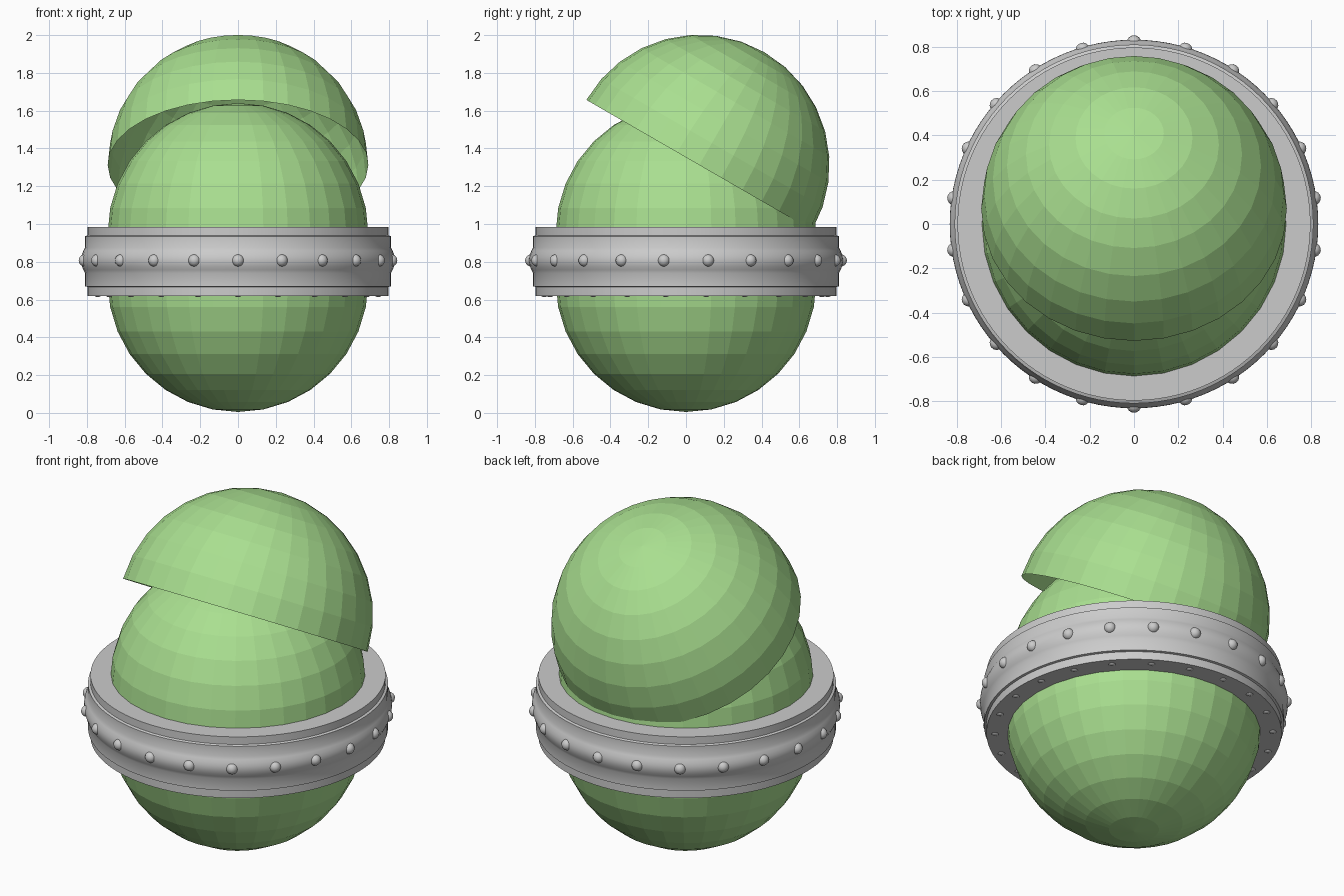
import bpy, bmesh
from math import sin, cos, pi, radians
from mathutils import Matrix

if "Cube" in bpy.data.objects:
    bpy.data.objects.remove(bpy.data.objects["Cube"])

green = bpy.data.materials.new("green_shell")
green.diffuse_color = (0.40, 0.74, 0.28, 1)
green.use_nodes = True
green.node_tree.nodes["Principled BSDF"].inputs["Base Color"].default_value = green.diffuse_color
R = 0.69


def make_object(name, bm, mat=None):
    bmesh.ops.remove_doubles(bm, verts=bm.verts, dist=1e-4)
    bmesh.ops.recalc_face_normals(bm, faces=bm.faces)
    mesh = bpy.data.meshes.new(name)
    bm.to_mesh(mesh)
    bm.free()
    if mat:
        mesh.materials.append(mat)
    ob = bpy.data.objects.new(name, mesh)
    bpy.context.collection.objects.link(ob)
    return ob


def revolve(name, profile, segs, closed=False, mat=None):
    """Spin an (r, z) profile around the z axis."""
    bm = bmesh.new()
    rings = [[bm.verts.new((r * cos(2 * pi * i / segs), r * sin(2 * pi * i / segs), z))
              for i in range(segs)] for r, z in profile]
    pairs = list(zip(rings, rings[1:]))
    if closed:
        pairs.append((rings[-1], rings[0]))
    for a, b in pairs:
        for i in range(segs):
            j = (i + 1) % segs
            bm.faces.new((a[i], a[j], b[j], b[i]))
    return make_object(name, bm, mat)


def smooth(ob, angle=30):
    bpy.ops.object.select_all(action='DESELECT')
    ob.select_set(True)
    bpy.context.view_layer.objects.active = ob
    bpy.ops.object.shade_smooth_by_angle(angle=radians(angle))


def arc(zc, a0, a1, steps):
    angles = [radians(a0 + (a1 - a0) * k / steps) for k in range(steps + 1)]
    return [(R * cos(a), zc + R * sin(a)) for a in angles]


# Faceted inner body: two half spheres joined by a short wall inside the ring
revolve("body", arc(0.695, -90, 0, 8) + arc(0.95, 0, 90, 8), 32, mat=green)

# Open hollow lid, tipped back
lid = revolve("lid", arc(0, 0, 90, 8), 32, mat=green)
lid.data.transform(Matrix.Translation((0, 0.07, 1.312)) @ Matrix.Rotation(radians(-30), 4, 'X'))

# Collar ring with stepped lips and a rounded band
bulge = [(0.81 + 0.022 * sin(pi * k / 8), 0.875 - 0.135 * k / 8) for k in range(9)]
profile = ([(0.67, 0.985), (0.797, 0.985), (0.797, 0.94), (0.81, 0.935)] + bulge +
           [(0.81, 0.67), (0.797, 0.667), (0.797, 0.62), (0.67, 0.62)])
smooth(revolve("collar", profile, 96, closed=True))


# Rows of round studs
def studs(name, r, z, size, count=22):
    bm = bmesh.new()
    for i in range(count):
        spot = Matrix.Rotation(2 * pi * i / count, 4, 'Z') @ Matrix.Translation((0, -r, z))
        bmesh.ops.create_uvsphere(bm, u_segments=16, v_segments=10, radius=size, matrix=spot)
    smooth(make_object(name, bm), 60)


studs("side_studs", 0.82, 0.807, 0.032)
studs("under_studs", 0.75, 0.643, 0.03)
